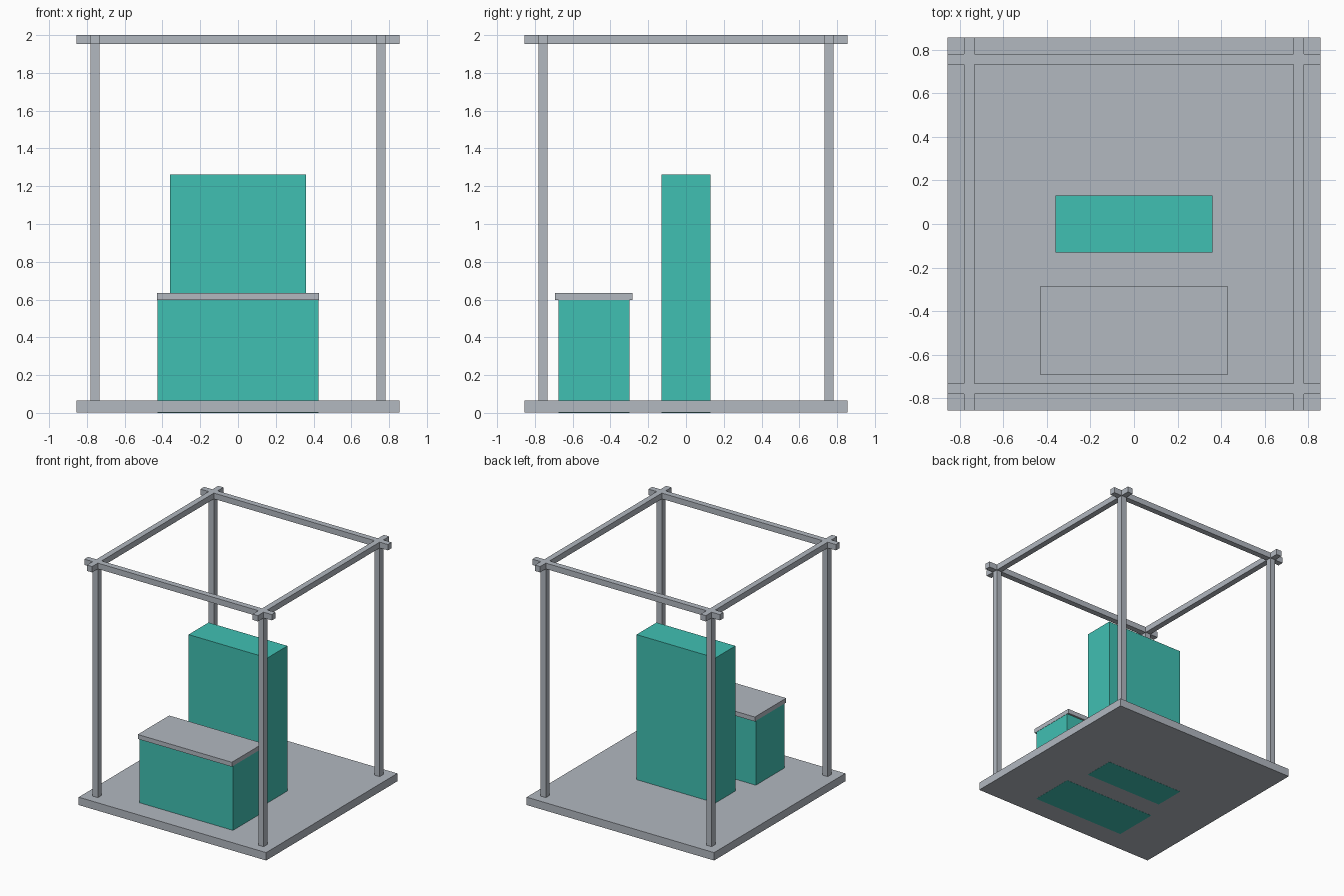
import bpy

if "Cube" in bpy.data.objects:
    bpy.data.objects.remove(bpy.data.objects["Cube"])


def material(name, rgb):
    m = bpy.data.materials.new(name)
    m.diffuse_color = (*rgb, 1.0)
    m.use_nodes = True
    m.node_tree.nodes["Principled BSDF"].inputs["Base Color"].default_value = m.diffuse_color
    return m


grey = material("light_grey", (0.445, 0.479, 0.527))
teal = material("teal", (0.051, 0.525, 0.448))


def box(name, lo, hi, mat):
    """Axis-aligned box between two opposite corners."""
    mid = [(a + b) / 2 for a, b in zip(lo, hi)]
    bpy.ops.mesh.primitive_cube_add(size=1, location=mid)
    ob = bpy.context.object
    ob.name = name
    ob.scale = [b - a for a, b in zip(lo, hi)]
    bpy.ops.object.transform_apply(location=False, rotation=False, scale=True)
    ob.data.materials.append(mat)
    return ob


HALF = 0.855            # half width of floor and top bars
INNER, OUTER = 0.732, 0.78   # post and bar faces
FLOOR, BAR, TOP = 0.066, 1.952, 2.0

# Floor slab (a hair above zero so the cabinet undersides show cleanly)
box("floor_slab", (-HALF, -HALF, 0.001), (HALF, HALF, FLOOR), grey)

# Corner posts
for sx, side in ((-1, "left"), (1, "right")):
    for sy, end in ((-1, "front"), (1, "back")):
        xs = sorted((sx * INNER, sx * OUTER))
        ys = sorted((sy * INNER, sy * OUTER))
        box(f"{end}_{side}_post", (xs[0], ys[0], FLOOR), (xs[1], ys[1], BAR), grey)

# Top bars, crossing and overhanging at the corners
for s, side, end in ((-1, "left", "front"), (1, "right", "back")):
    a, b = sorted((s * INNER, s * OUTER))
    box(f"{side}_top_bar", (a, -HALF, BAR), (b, HALF, TOP), grey)
    box(f"{end}_top_bar", (-HALF, a, BAR), (HALF, b, TOP), grey)

# Tall back cabinet
box("tall_cabinet", (-0.36, -0.13, 0), (0.36, 0.13, 1.262), teal)

# Front counter and its overhanging top
box("counter", (-0.427, -0.675, 0), (0.427, -0.30, 0.598), teal)
box("counter_top", (-0.429, -0.693, 0.598), (0.429, -0.284, 0.635), grey)
